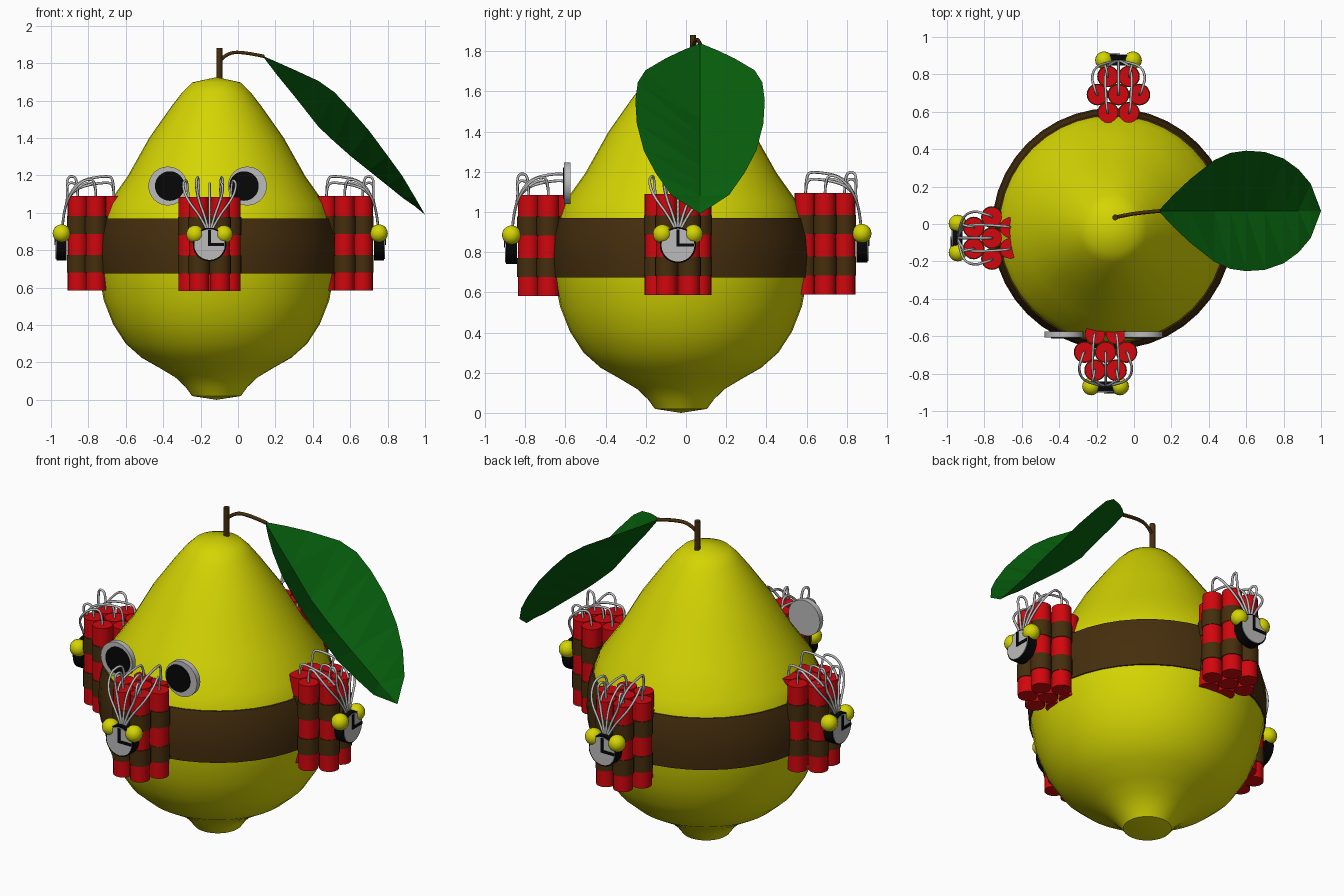
import bpy, bmesh
from math import sin, cos, pi, radians
from mathutils import Matrix, Vector

cube = bpy.data.objects.get("Cube")
if cube:
    bpy.data.objects.remove(cube)


def material(name, r, g, b):
    m = bpy.data.materials.new(name)
    m.use_nodes = True
    m.diffuse_color = (r, g, b, 1)
    bsdf = next(n for n in m.node_tree.nodes if n.type == 'BSDF_PRINCIPLED')
    bsdf.inputs["Base Color"].default_value = (r, g, b, 1)
    return m


YELLOW = material("lemon yellow", .66, .66, .001)
BROWN = material("dark brown", .06, .027, .004)
RED = material("stick red", .64, .002, .004)
GREEN = material("leaf green", .002, .115, .004)
GREY = material("light grey", .5, .5, .5)
BLACK = material("black", .002, .002, .002)


def finish(name, bm, mat, smooth=True):
    me = bpy.data.meshes.new(name)
    bm.to_mesh(me)
    bm.free()
    me.materials.append(mat)
    ob = bpy.data.objects.new(name, me)
    bpy.context.collection.objects.link(ob)
    if smooth:
        bpy.ops.object.select_all(action='DESELECT')
        ob.select_set(True)
        bpy.context.view_layer.objects.active = ob
        bpy.ops.object.shade_smooth_by_angle(angle=radians(33))
    return ob


def revolve(name, profile, mat, centre, steps=40):
    """Turn a closed or axis-to-axis profile of (radius, z) about a vertical axis."""
    bm = bmesh.new()
    verts = [bm.verts.new((r, 0, z)) for r, z in profile]
    edges = [bm.edges.new(p) for p in zip(verts, verts[1:])]
    if profile[0][0] > 0:
        edges.append(bm.edges.new((verts[-1], verts[0])))
    bmesh.ops.spin(bm, geom=verts + edges, axis=(0, 0, 1), cent=(0, 0, 0),
                   angle=2 * pi, steps=steps)
    bmesh.ops.remove_doubles(bm, verts=bm.verts, dist=.0005)
    bmesh.ops.recalc_face_normals(bm, faces=bm.faces)
    bmesh.ops.translate(bm, verts=bm.verts, vec=centre)
    return finish(name, bm, mat)


def add_cylinder(bm, centre, radius, length, facing=False, sides=20):
    """Upright cylinder, or one whose axis runs along y when facing."""
    turn = Matrix.Rotation(pi / 2, 4, 'X') if facing else Matrix()
    bmesh.ops.create_cone(bm, cap_ends=True, segments=sides, radius1=radius,
                          radius2=radius, depth=length,
                          matrix=Matrix.Translation(centre) @ turn)


def add_box(bm, centre, size):
    bmesh.ops.create_cube(bm, size=1, matrix=Matrix.Translation(centre)
                          @ Matrix.Diagonal((*size, 1)))


def tubes(name, paths, radius, mat):
    cu = bpy.data.curves.new(name, 'CURVE')
    cu.dimensions = '3D'
    cu.bevel_depth = radius
    cu.bevel_resolution = 1
    cu.resolution_u = 4
    cu.use_fill_caps = True
    for path in paths:
        sp = cu.splines.new('NURBS')
        sp.points.add(len(path) - 1)
        for p, co in zip(sp.points, path):
            p.co = (*co, 1)
        sp.order_u = 3
        sp.use_endpoint_u = True
    cu.materials.append(mat)
    ob = bpy.data.objects.new(name, cu)
    bpy.context.collection.objects.link(ob)
    bpy.ops.object.select_all(action='DESELECT')
    ob.select_set(True)
    bpy.context.view_layer.objects.active = ob
    bpy.ops.object.convert(target='MESH')
    return bpy.context.view_layer.objects.active


# Fruit body and the belt that follows its widest part
AXIS = Vector((-.115, -.025, 0))
belt_line = [(.63, .675), (.637, .77), (.63, .88), (.605, .97)]
fruit = [(0, 0), (.13, .02), (.165, .068), (.22, .12), (.3, .168), (.4, .225),
         (.485, .3), (.553, .405), (.602, .53)]
fruit += belt_line + [(.578, 1.05), (.475, 1.195), (.36, 1.4), (.24, 1.57),
                      (.182, 1.645), (.13, 1.697), (0, 1.725)]
revolve("fruit_body", fruit, YELLOW, AXIS)
belt = [(r + .008, z) for r, z in belt_line] + [(r - .02, z) for r, z in belt_line[::-1]]
revolve("belt", belt, BROWN, AXIS)

# Stem and the twig carrying the leaf
bm = bmesh.new()
add_cylinder(bm, (-.1, .035, 1.785), .016, .19, sides=12)
finish("stem", bm, BROWN)
tubes("twig", [[(-.1, .035, 1.81), (-.06, .045, 1.855), (.03, .06, 1.86), (.14, .07, 1.836)]],
      .01, BROWN)

# Leaf: a low midrib with raised edges, per station (x, half width, midrib z, edge z)
stations = [(.21, .085, 1.735, 1.805), (.3, .17, 1.625, 1.765), (.43, .272, 1.46, 1.705),
            (.515, .31, 1.38, 1.645), (.6, .322, 1.305, 1.555), (.7, .315, 1.225, 1.44),
            (.8, .28, 1.145, 1.305), (.88, .222, 1.08, 1.195), (.945, .145, 1.035, 1.085)]
bm = bmesh.new()
base, tip = bm.verts.new((.13, .07, 1.84)), bm.verts.new((1, .07, .99))
ribs = [bm.verts.new((x, .07, zr)) for x, w, zr, ze in stations]
for side in (-1, 1):
    rim = [bm.verts.new((x, .07 + side * w, ze)) for x, w, zr, ze in stations]
    faces = [(base, ribs[0], rim[0]), (ribs[-1], tip, rim[-1])]
    for i in range(len(ribs) - 1):
        faces += [(ribs[i], ribs[i + 1], rim[i + 1]), (ribs[i], rim[i + 1], rim[i])]
    for f in faces:
        bm.faces.new(f if side < 0 else f[::-1])
bmesh.ops.recalc_face_normals(bm, faces=bm.faces)
if sum((f.normal.z for f in bm.faces)) < 0:
    bmesh.ops.reverse_faces(bm, faces=bm.faces)
finish("leaf", bm, GREEN, smooth=False)

# Eyes
for name, x, shift in (("right", -.375, .01), ("left", .05, -.018)):
    bm = bmesh.new()
    add_cylinder(bm, (x, -.59, 1.143), .104, .032, True, 32)
    finish(name + "_eye", bm, GREY)
    bm = bmesh.new()
    add_cylinder(bm, (x + shift, -.608, 1.143), .079, .008, True, 32)
    finish(name + "_pupil", bm, BLACK)


def stick_bundle(name, centre, degrees):
    """Seven sticks with straps, fuses and an alarm clock facing local -y."""
    place = Matrix.Translation(centre) @ Matrix.Rotation(radians(degrees), 4, 'Z')
    spots = [(0, 0)] + [(.112 * cos(k * pi / 3), .112 * sin(k * pi / 3)) for k in range(6)]
    parts = []

    def part(label, mat, build):
        bm = bmesh.new()
        build(bm)
        parts.append(finish(name + "_" + label, bm, mat))

    def sticks(bm):
        for x, y in spots:
            add_cylinder(bm, (x, y, .838), .054, .505)

    def straps(bm):
        for x, y in spots:
            for z in (.728, .935):
                add_cylinder(bm, (x, y, z), .058, .095)

    def bells(bm):
        for x in (-.077, .077):
            bmesh.ops.create_uvsphere(bm, u_segments=16, v_segments=10, radius=.048,
                                      matrix=Matrix.Translation((x, -.183, .89)))

    def hands(bm):
        add_box(bm, (0, -.217, .87), (.016, .006, .085))
        add_box(bm, (.038, -.217, .835), (.085, .006, .016))

    part("sticks", RED, sticks)
    part("straps", BROWN, straps)
    part("bells", YELLOW, bells)
    part("clock_case", BLACK, lambda bm: add_cylinder(bm, (0, -.184, .835), .09, .055, True, 28))
    part("clock_face", GREY, lambda bm: add_cylinder(bm, (0, -.212, .835), .082, .006, True, 28))
    part("clock_hands", BLACK, hands)

    # Fuses rise from the sticks, arch outwards and gather on the clock
    paths = []
    for i, (x, y) in enumerate(spots):
        top = 1.15 + .017 * (i % 3)
        paths.append([(x, y, 1.08), (x * 1.05, y, top), (x * 1.15, y - .04, top + .015),
                      (x * 1.3, min(y - .06, -.09), top - .01), (x * 1.1, -.15, 1.08),
                      (x * .4, -.175, .98), (x * .1, -.18, .91)])
    parts.append(tubes(name + "_fuses", paths, .007, GREY))
    for ob in parts:
        ob.matrix_world = place


stick_bundle("front_bundle", (-.152, -.685, -.005), 0)
stick_bundle("left_bundle", (.57, -.04, 0), 90)
stick_bundle("back_bundle", (-.083, .692, .003), 180)
stick_bundle("right_bundle", (-.76, -.075, 0), 270)
